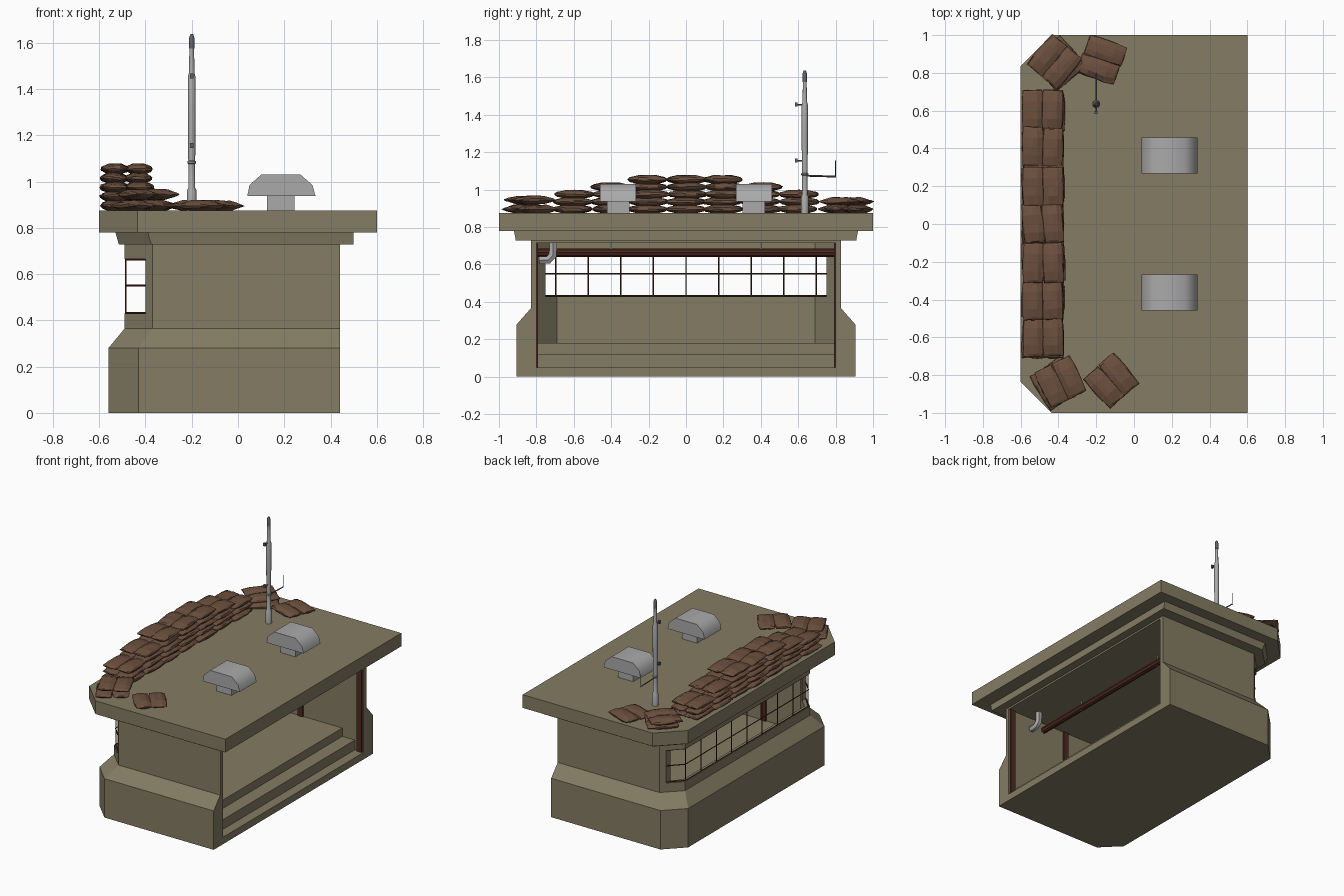
import bpy, bmesh, math, random
from mathutils import Matrix, Vector

random.seed(4)
if "Cube" in bpy.data.objects:
    bpy.data.objects.remove(bpy.data.objects["Cube"], do_unlink=True)


def material(name, rgb):
    m = bpy.data.materials.new(name)
    m.use_nodes = True
    m.diffuse_color = (*rgb, 1)
    m.node_tree.nodes["Principled BSDF"].inputs["Base Color"].default_value = (*rgb, 1)
    return m


OLIVE = material("olive concrete", (0.23, 0.20, 0.125))
BROWN = material("sandbag brown", (0.15, 0.08, 0.048))
RUST = material("dark rust", (0.08, 0.022, 0.014))
GREY = material("grey metal", (0.40, 0.40, 0.40))
DARK = material("dark metal", (0.12, 0.13, 0.14))


def make_object(name, bm, mat):
    bmesh.ops.recalc_face_normals(bm, faces=bm.faces)
    mesh = bpy.data.meshes.new(name)
    bm.to_mesh(mesh)
    bm.free()
    mesh.materials.append(mat)
    obj = bpy.data.objects.new(name, mesh)
    bpy.context.collection.objects.link(obj)
    return obj


def loft(name, rings, mat):
    """Closed solid through a stack of rings with equal point counts."""
    bm = bmesh.new()
    loops = [[bm.verts.new(p) for p in ring] for ring in rings]
    n = len(loops[0])
    for a, b in zip(loops, loops[1:]):
        for i in range(n):
            j = (i + 1) % n
            bm.faces.new((a[i], a[j], b[j], b[i]))
    bm.faces.new(loops[0])
    bm.faces.new(loops[-1])
    return make_object(name, bm, mat)


def box(name, x, y, z, mat):
    ring = [(x[0], y[0]), (x[1], y[0]), (x[1], y[1]), (x[0], y[1])]
    return loft(name, [[(*p, h) for p in ring] for h in z], mat)


def plan(x0, x1, y, cut, z):
    """Rectangle with two chamfered corners on the -x side."""
    return [(x1, -y, z), (x1, y, z), (x0 + cut, y, z),
            (x0, y - cut, z), (x0, cut - y, z), (x0 + cut, -y, z)]


def circle(cx, cy, r, z, n=12):
    return [(cx + r * math.cos(i * math.tau / n), cy + r * math.sin(i * math.tau / n), z)
            for i in range(n)]


def select_only(obj):
    bpy.ops.object.select_all(action='DESELECT')
    obj.select_set(True)
    bpy.context.view_layer.objects.active = obj


def smooth(obj, degrees=40):
    select_only(obj)
    bpy.ops.object.shade_smooth_by_angle(angle=math.radians(degrees))


def tube(name, points, r, mat, res=1):
    curve = bpy.data.curves.new(name, 'CURVE')
    curve.dimensions = '3D'
    curve.bevel_depth = r
    curve.bevel_resolution = res
    curve.use_fill_caps = True
    spline = curve.splines.new('POLY')
    spline.points.add(len(points) - 1)
    for sp, p in zip(spline.points, points):
        sp.co = (*p, 1)
    curve.materials.append(mat)
    obj = bpy.data.objects.new(name, curve)
    bpy.context.collection.objects.link(obj)
    select_only(obj)
    bpy.ops.object.convert(target='MESH')
    return bpy.context.object


def carve(target, cutter):
    mod = target.modifiers.new("cut", 'BOOLEAN')
    mod.operation = 'DIFFERENCE'
    mod.solver = 'EXACT'
    mod.object = cutter
    cutter.hide_render = True
    select_only(target)
    bpy.ops.object.modifier_apply(modifier=mod.name)
    bpy.data.objects.remove(cutter, do_unlink=True)


# Bunker walls: flared skirt, hollow room open to +x, window band on -x
bunker = loft("bunker_walls", [plan(-0.56, 0.44, 0.905, 0.13, 0),
                               plan(-0.56, 0.44, 0.905, 0.13, 0.28),
                               plan(-0.49, 0.44, 0.83, 0.12, 0.365),
                               plan(-0.49, 0.44, 0.83, 0.12, 0.74)], OLIVE)
carve(bunker, loft("room_cutter", [plan(-0.46, 0.7, 0.80, 0.11, z) for z in (0.05, 0.715)], OLIVE))
carve(bunker, box("window_cutter", (-0.7, -0.40), (-0.87, 0.87), (0.43, 0.665), OLIVE))

# Roof slabs
loft("roof_slab", [plan(-0.60, 0.60, 1.0, 0.165, z) for z in (0.78, 0.875)], OLIVE)
loft("eave_slab", [plan(-0.515, 0.50, 0.91, 0.14, 0.728),
                   plan(-0.53, 0.50, 0.92, 0.14, 0.78)], OLIVE)

# Firing steps inside
box("lower_step", (-0.462, 0.37), (-0.802, 0.802), (0.045, 0.12), OLIVE)
box("upper_step", (-0.462, 0.27), (-0.802, 0.802), (0.115, 0.18), OLIVE)

# Window bars wrapping round the chamfered corners
for z in (0.433, 0.55, 0.662):
    tube("window_rail", [(-0.40, -0.79, z), (-0.485, -0.70, z),
                         (-0.485, 0.70, z), (-0.40, 0.79, z)], 0.004, RUST, 0)
for i in range(-4, 5):
    tube("window_bar", [(-0.485, i * 0.174, 0.43), (-0.485, i * 0.174, 0.665)], 0.004, RUST, 0)

# Posts on the side walls, overhead pipe and its hangers
for side in (-1, 1):
    for x in (-0.06, 0.41):
        box("wall_post", (x - 0.02, x + 0.02), sorted((side * 0.79, side * 0.802)), (0.05, 0.715), RUST)
    tube("pipe_hanger", [(0.13, side * 0.4, 0.64), (0.13, side * 0.4, 0.715)], 0.006, GREY)
smooth(tube("ceiling_pipe", [(0.13, -0.80, 0.663), (0.13, 0.80, 0.663)], 0.022, RUST, 2))
smooth(tube("duct_elbow", [(0.25, -0.785, 0.622), (0.25, -0.735, 0.625),
                           (0.25, -0.712, 0.65), (0.25, -0.71, 0.715)], 0.024, GREY, 1), 50)

# Roof vents: square neck under a rounded hood
hood = [(0.04, 0.937), (0.05, 0.985), (0.10, 1.03), (0.27, 1.03), (0.322, 0.985), (0.335, 0.937)]
for y in (-0.363, 0.363):
    box("vent_neck", (0.125, 0.245), (y - 0.06, y + 0.06), (0.87, 0.94), GREY)
    cap = loft("vent_hood", [[(px, y + d, pz) for px, pz in hood] for d in (-0.096, 0.096)], GREY)
    smooth(cap, 46)

# Antenna mast with collars and side fittings
MX, MY = -0.2, 0.635
mast = [(0.021, 0.87), (0.021, 0.96), (0.014, 0.975), (0.014, 1.075), (0.019, 1.08),
        (0.019, 1.087), (0.015, 1.09), (0.017, 1.30), (0.017, 1.45), (0.012, 1.47),
        (0.010, 1.58)]
smooth(loft("antenna_mast", [circle(MX, MY, r, z) for r, z in mast], GREY))
smooth(loft("antenna_tip", [circle(MX, MY, r, z)
                            for r, z in ((0.012, 1.575), (0.012, 1.62), (0.006, 1.637))], DARK))
tube("antenna_arm", [(MX, MY, 1.075), (MX, 0.80, 1.07)], 0.005, DARK, 0)
tube("antenna_whip", [(MX, 0.80, 1.065), (MX, 0.80, 1.155)], 0.0025, DARK, 0)
for z in (1.155, 1.455):
    tube("antenna_clip", [(MX, MY, z), (MX, MY - 0.045, z)], 0.004, DARK, 0)
    box("antenna_knob", (MX - 0.008, MX + 0.008), (MY - 0.052, MY - 0.038), (z - 0.01, z + 0.012), DARK)


# Sandbags: one pillow shape from a subdivided cube, laid in pairs
block = bmesh.new()
bmesh.ops.create_cube(block, size=2)
bmesh.ops.subdivide_edges(block, edges=block.edges[:], cuts=3, use_grid_fill=True)
block.verts.index_update()


def add_bag(bm, center, angle, size):
    turn = Matrix.Rotation(angle, 3, 'Z')
    corners = []
    for v in block.verts:
        u, w, h = v.co
        thick = math.sqrt((1 - 0.75 * u ** 4) * (1 - 0.75 * w ** 4))
        pinch = 1 - 0.12 * h * h
        shape = (u * pinch * (1 - 0.08 * w ** 4), w * pinch, h * thick)
        local = Vector([a * b / 2 + random.uniform(-0.0025, 0.0025) for a, b in zip(shape, size)])
        corners.append(bm.verts.new(turn @ local + center))
    for f in block.faces:
        bm.faces.new([corners[v.index] for v in f.verts])


def bag_pair(bm, x, y, z, angle):
    for side in (-1, 1):
        offset = Matrix.Rotation(angle, 3, 'Z') @ Vector((side * 0.052, 0, 0))
        twist = angle + random.uniform(-0.05, 0.05)
        add_bag(bm, Vector((x, y, z)) + offset, twist, (0.112, 0.21, 0.046))


wall = bmesh.new()
for column in range(-3, 4):
    for layer in range(min(5, 6 - abs(column))):
        bag_pair(wall, -0.48 + random.uniform(-0.008, 0.008),
                 column * 0.2 + random.uniform(-0.008, 0.008),
                 0.896 + layer * 0.0395, random.uniform(-0.05, 0.05))
make_object("sandbag_wall", wall, BROWN)

# Loose bags at both ends of the wall
loose = bmesh.new()
for x, y, z, degrees in ((-0.40, 0.85, 0.896, -48), (-0.42, 0.86, 0.936, -40),
                         (-0.17, 0.87, 0.896, 68),
                         (-0.41, -0.84, 0.896, 35), (-0.39, -0.835, 0.945, 26),
                         (-0.12, -0.83, 0.896, 42)):
    bag_pair(loose, x, y, z, math.radians(degrees))
make_object("loose_sandbags", loose, BROWN)
block.free()
